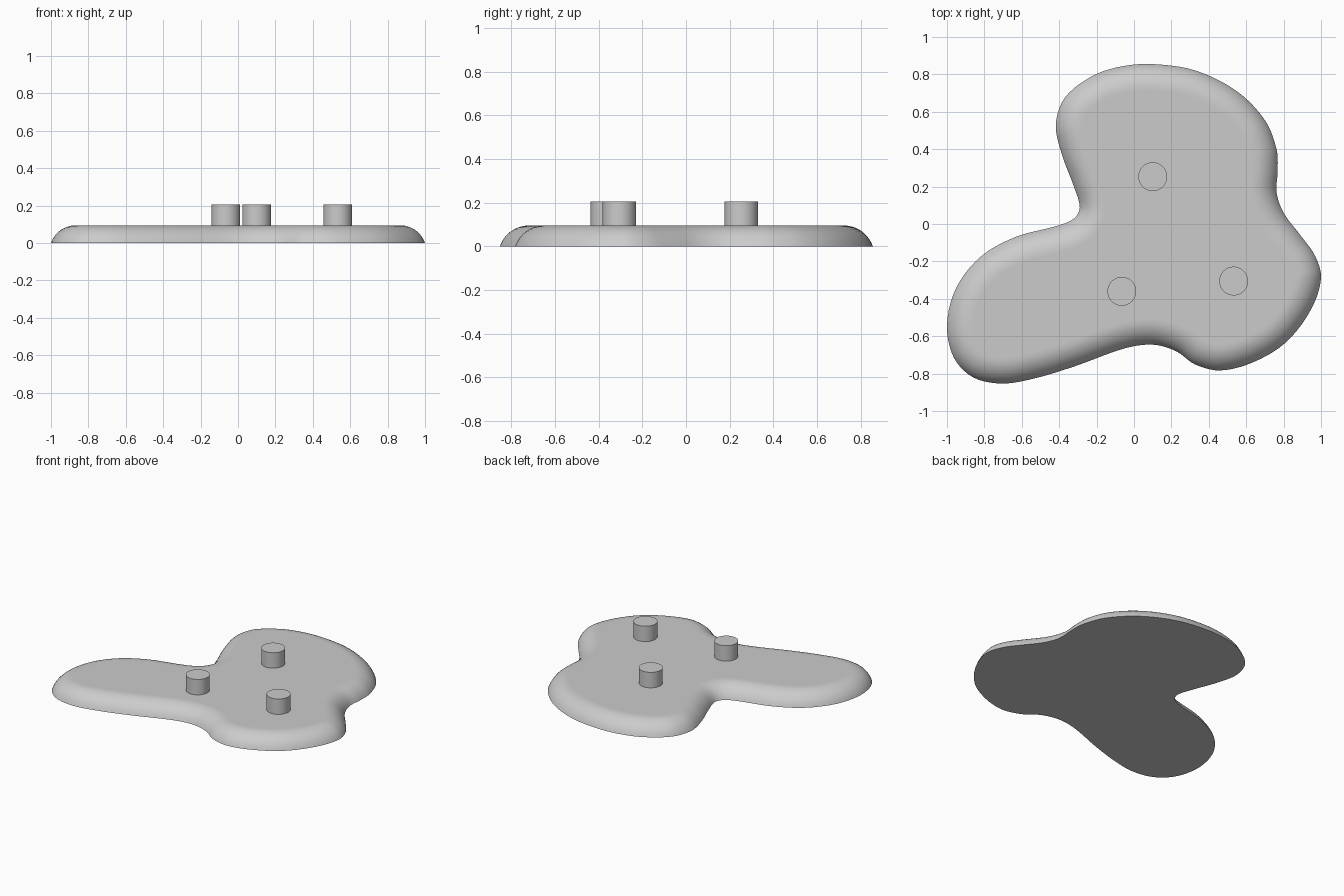
import bpy
import bmesh
import math
from mathutils import Vector

old = bpy.data.objects.get("Cube")
if old:
    bpy.data.objects.remove(old, do_unlink=True)

HEIGHT = 0.095      # slab thickness
ROUND = 0.14        # radius of the rounded rim
PEG_RADIUS = 0.077
PEG_TOP = 0.205

grey = bpy.data.materials.new("plain grey")
grey.use_nodes = True
grey.diffuse_color = (0.6, 0.6, 0.6, 1)
grey.node_tree.nodes["Principled BSDF"].inputs["Base Color"].default_value = (0.6, 0.6, 0.6, 1)

# Three-lobed outline, clockwise from the back
OUTLINE = [Vector(p) for p in (
    (.10, .855), (.33, .82), (.55, .71), (.70, .555), (.762, .40), (.768, .28),
    (.762, .17), (.80, .06), (.89, -.06), (.968, -.17), (1, -.29), (.945, -.46),
    (.81, -.635), (.635, -.74), (.46, -.783), (.325, -.75), (.225, -.68),
    (.10, -.645), (-.05, -.665), (-.315, -.76), (-.53, -.825), (-.705, -.853),
    (-.86, -.82), (-.963, -.715), (-1, -.54), (-.95, -.34), (-.82, -.175),
    (-.635, -.07), (-.405, -.008), (-.32, .03), (-.29, .09), (-.325, .21),
    (-.385, .37), (-.418, .53), (-.37, .675), (-.225, .79), (-.07, .842))]


def smooth_loop(points, steps):
    """Closed spline through the points."""
    n, loop = len(points), []
    for i in range(n):
        a, b, c, d = (points[(i + k) % n] for k in (-1, 0, 1, 2))
        # Tangents scaled by chord length, so uneven spacing stays smooth
        chord = (c - b).length
        m0 = (c - a) * chord / ((b - a).length + chord)
        m1 = (d - b) * chord / ((d - c).length + chord)
        for s in range(steps):
            t = s / steps
            u, v = t * t, t * t * t
            loop.append(b * (2 * v - 3 * u + 1) + m0 * (v - 2 * u + t)
                        + c * (3 * u - 2 * v) + m1 * (v - u))
    return loop


def inward_normals(loop):
    n, normals = len(loop), []
    for i in range(n):
        t = loop[(i + 1) % n] - loop[i - 1]
        normals.append(Vector((t.y, -t.x)).normalized())
    for _ in range(6):
        normals = [(normals[i - 1] + normals[i] * 2 + normals[(i + 1) % n]).normalized()
                   for i in range(n)]
    return normals


def finish(name, bm):
    bmesh.ops.recalc_face_normals(bm, faces=bm.faces)
    mesh = bpy.data.meshes.new(name)
    bm.to_mesh(mesh)
    bm.free()
    mesh.materials.append(grey)
    obj = bpy.data.objects.new(name, mesh)
    bpy.context.collection.objects.link(obj)
    bpy.ops.object.select_all(action="DESELECT")
    obj.select_set(True)
    bpy.context.view_layer.objects.active = obj
    bpy.ops.object.shade_smooth_by_angle(angle=math.radians(35))
    return obj


# Slab: the outline stepped inward along a circular arc, flat above and below
loop = smooth_loop(OUTLINE, 5)
normals = inward_normals(loop)
start = math.asin((ROUND - HEIGHT) / ROUND)
profile = []
for k in range(11):
    a = start + (math.pi / 2 - start) * k / 10
    profile.append((ROUND * (math.cos(start) - math.cos(a)),
                    HEIGHT - ROUND * (1 - math.sin(a))))
profile.append((profile[-1][0] + 0.008, HEIGHT))

bm = bmesh.new()
rings = [[bm.verts.new((*(p + nrm * inset), z)) for p, nrm in zip(loop, normals)]
         for inset, z in profile]
for low, high in zip(rings, rings[1:]):
    for i in range(len(loop)):
        bm.faces.new((low[i - 1], low[i], high[i], high[i - 1]))
bm.faces.new(rings[0])
bm.faces.new(rings[-1])
finish("slab", bm)

# Three pegs standing on the slab
for name, x, y in (("back_peg", .10, .253), ("right_peg", -.065, -.36), ("left_peg", .533, -.305)):
    bm = bmesh.new()
    depth = PEG_TOP - HEIGHT + 0.01
    bmesh.ops.create_cone(bm, cap_ends=True, segments=48, radius1=PEG_RADIUS,
                          radius2=PEG_RADIUS, depth=depth)
    peg = finish(name, bm)
    peg.location = (x, y, PEG_TOP - depth / 2)
